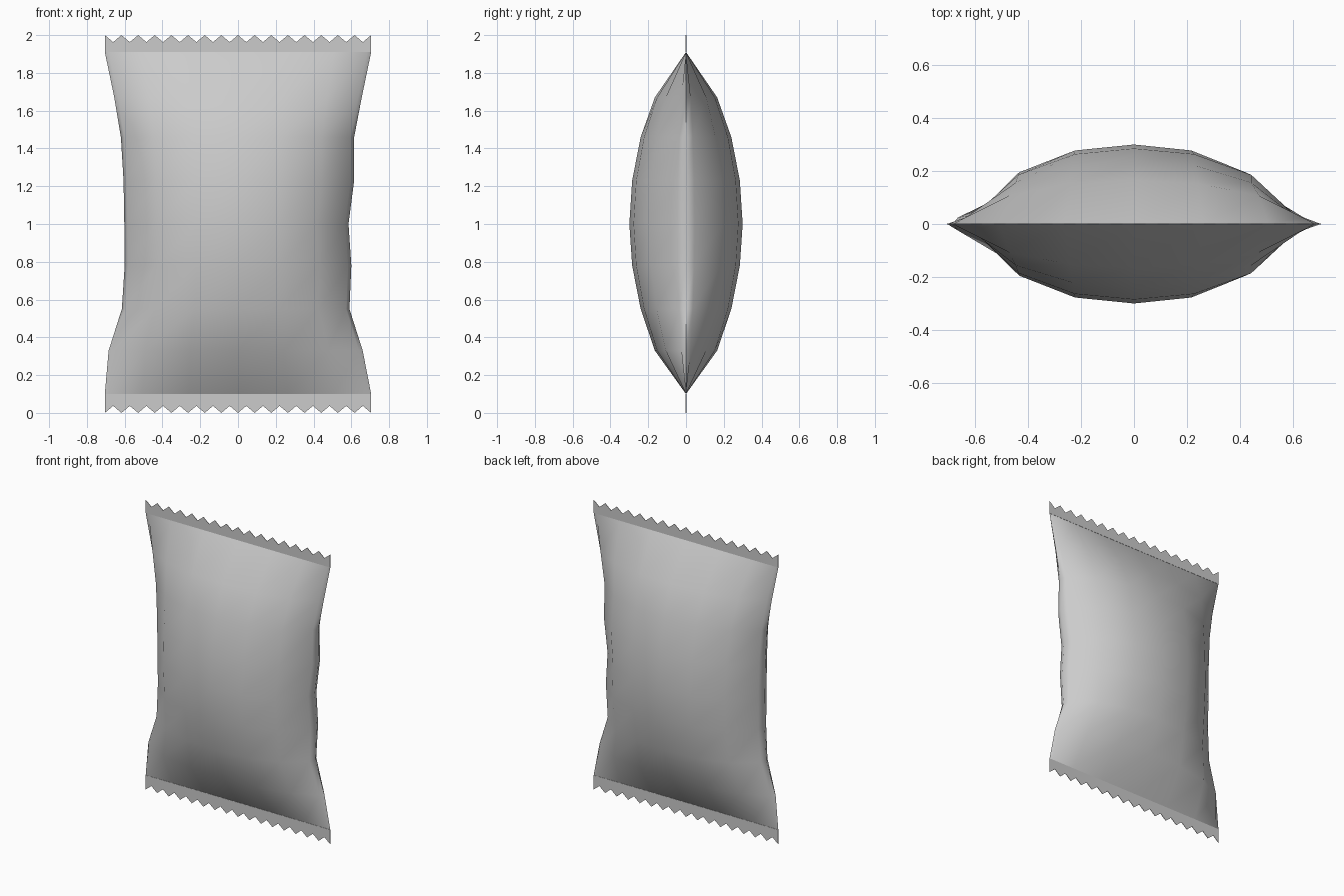
import bpy, bmesh

if "Cube" in bpy.data.objects:
    bpy.data.objects.remove(bpy.data.objects["Cube"])

HALF = 0.705          # half width of the sealed ends
foil = bpy.data.materials.new("grey foil")
foil.diffuse_color = (0.6, 0.6, 0.6, 1)
foil.use_nodes = True
foil.node_tree.nodes["Principled BSDF"].inputs["Base Color"].default_value = foil.diffuse_color


def finish(name, bm):
    mesh = bpy.data.meshes.new(name)
    bm.to_mesh(mesh)
    bm.free()
    mesh.materials.append(foil)
    obj = bpy.data.objects.new(name, mesh)
    bpy.context.collection.objects.link(obj)
    return obj


# Puffed bag: each row is (height, left edge, right edge, half depth)
rows = [
    (0.10, -0.705, 0.705, 0.0),
    (0.33, -0.685, 0.66, 0.165),
    (0.55, -0.615, 0.59, 0.24),
    (0.78, -0.60, 0.60, 0.285),
    (1.00, -0.602, 0.585, 0.30),
    (1.23, -0.606, 0.615, 0.285),
    (1.46, -0.62, 0.615, 0.24),
    (1.67, -0.655, 0.655, 0.165),
    (1.91, -0.705, 0.705, 0.0),
]
# Cross-section: (share of half width, share of depth)
half_section = [(0, 1), (0.37, 0.925), (0.72, 0.65), (0.97, 0.15), (1, 0)]
section = [(-u, d) for u, d in half_section[:0:-1]] + half_section

bm = bmesh.new()
for side in (-1, 1):
    grid = [[bm.verts.new((u * (right if u > 0 else -left), side * depth * d, z))
             for u, d in section] for z, left, right, depth in rows]
    for low, high in zip(grid, grid[1:]):
        for i in range(len(section) - 1):
            quad = [low[i], low[i + 1], high[i + 1], high[i]]
            bm.faces.new(quad if side < 0 else quad[::-1])
# Weld the front and back panels along the rim
bmesh.ops.remove_doubles(bm, verts=bm.verts[:], dist=0.0005)
bmesh.ops.recalc_face_normals(bm, faces=bm.faces[:])
bag = finish("bag_body", bm)
bpy.context.view_layer.objects.active = bag
bag.select_set(True)
bpy.ops.object.shade_smooth_by_angle(angle=1.05)


# Flat crimped seals with zigzag edges
def seal(name, base, tip, valley, teeth=16):
    bm = bmesh.new()
    steps = teeth * 2
    inner, outer = [], []
    for i in range(steps + 1):
        x = HALF * (2 * i / steps - 1)
        inner.append(bm.verts.new((x, 0, base)))
        outer.append(bm.verts.new((x, 0, valley if i % 2 else tip)))
    for i in range(steps):
        quad = [inner[i], inner[i + 1], outer[i + 1], outer[i]]
        bm.faces.new(quad if tip > base else quad[::-1])
    obj = finish(name, bm)
    thick = obj.modifiers.new("thickness", 'SOLIDIFY')
    thick.thickness = 0.003
    thick.offset = 0


seal("top_seal", 1.91, 2.0, 1.963)
seal("bottom_seal", 0.10, 0.0, 0.037)
